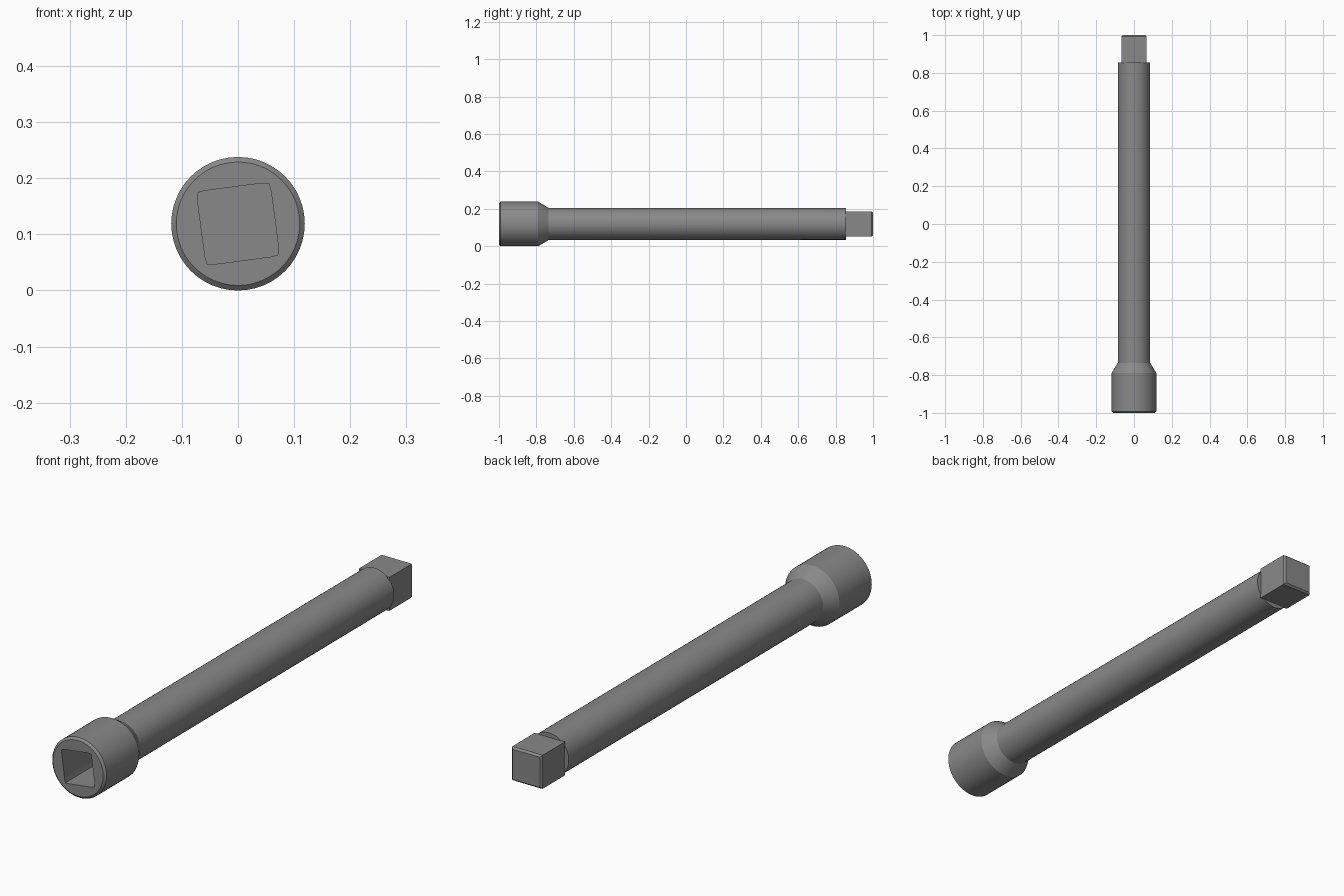
import bpy, bmesh, math

if "Cube" in bpy.data.objects:
    bpy.data.objects.remove(bpy.data.objects["Cube"])

SIDES = 48
AXIS_Z = 0.119
TILT = math.radians(7.5)

steel = bpy.data.materials.new("grey_steel")
steel.diffuse_color = (0.25, 0.25, 0.25, 1)
steel.use_nodes = True
steel.node_tree.nodes["Principled BSDF"].inputs["Base Color"].default_value = steel.diffuse_color


def circle(y, r, tilt=0.0):
    """Round cross-section at position y along the tool."""
    return [(r * math.cos(a + tilt), y, AXIS_Z + r * math.sin(a + tilt))
            for a in (2 * math.pi * i / SIDES for i in range(SIDES))]


def square(y, half, tilt=0.0, corner=1.37):
    """Square cross-section with slightly trimmed corners."""
    pts = []
    for i in range(SIDES):
        a = 2 * math.pi * i / SIDES
        r = min(half / max(abs(math.cos(a)), abs(math.sin(a))), half * corner)
        pts.append((r * math.cos(a + tilt), y, AXIS_Z + r * math.sin(a + tilt)))
    return pts


def loft(name, rings):
    """Skin a chain of rings and cap both ends."""
    bm = bmesh.new()
    loops = [[bm.verts.new(p) for p in ring] for ring in rings]
    for a, b in zip(loops, loops[1:]):
        for i in range(SIDES):
            j = (i + 1) % SIDES
            bm.faces.new((a[i], a[j], b[j], b[i]))
    bm.faces.new(loops[0])
    bm.faces.new(loops[-1])
    bmesh.ops.recalc_face_normals(bm, faces=bm.faces)
    mesh = bpy.data.meshes.new(name)
    bm.to_mesh(mesh)
    bm.free()
    mesh.materials.append(steel)
    obj = bpy.data.objects.new(name, mesh)
    bpy.context.collection.objects.link(obj)
    bpy.ops.object.select_all(action='DESELECT')
    obj.select_set(True)
    bpy.context.view_layer.objects.active = obj
    bpy.ops.object.shade_smooth_by_angle(angle=math.radians(25))
    return obj


# Socket with tilted square hole, tapering into the long shaft
loft("socket_and_shaft", [
    square(-0.82, 0.066, TILT),
    square(-1.0, 0.066, TILT),
    circle(-1.0, 0.110, TILT),
    circle(-0.992, 0.119, TILT),
    circle(-0.79, 0.119, TILT),
    circle(-0.735, 0.086, TILT),
    circle(0.855, 0.085, TILT),
])

# Square drive end with a chamfered tip
loft("square_drive", [
    square(0.852, 0.067, corner=1.4),
    square(0.992, 0.067, corner=1.4),
    square(1.0, 0.060, corner=1.4),
])
